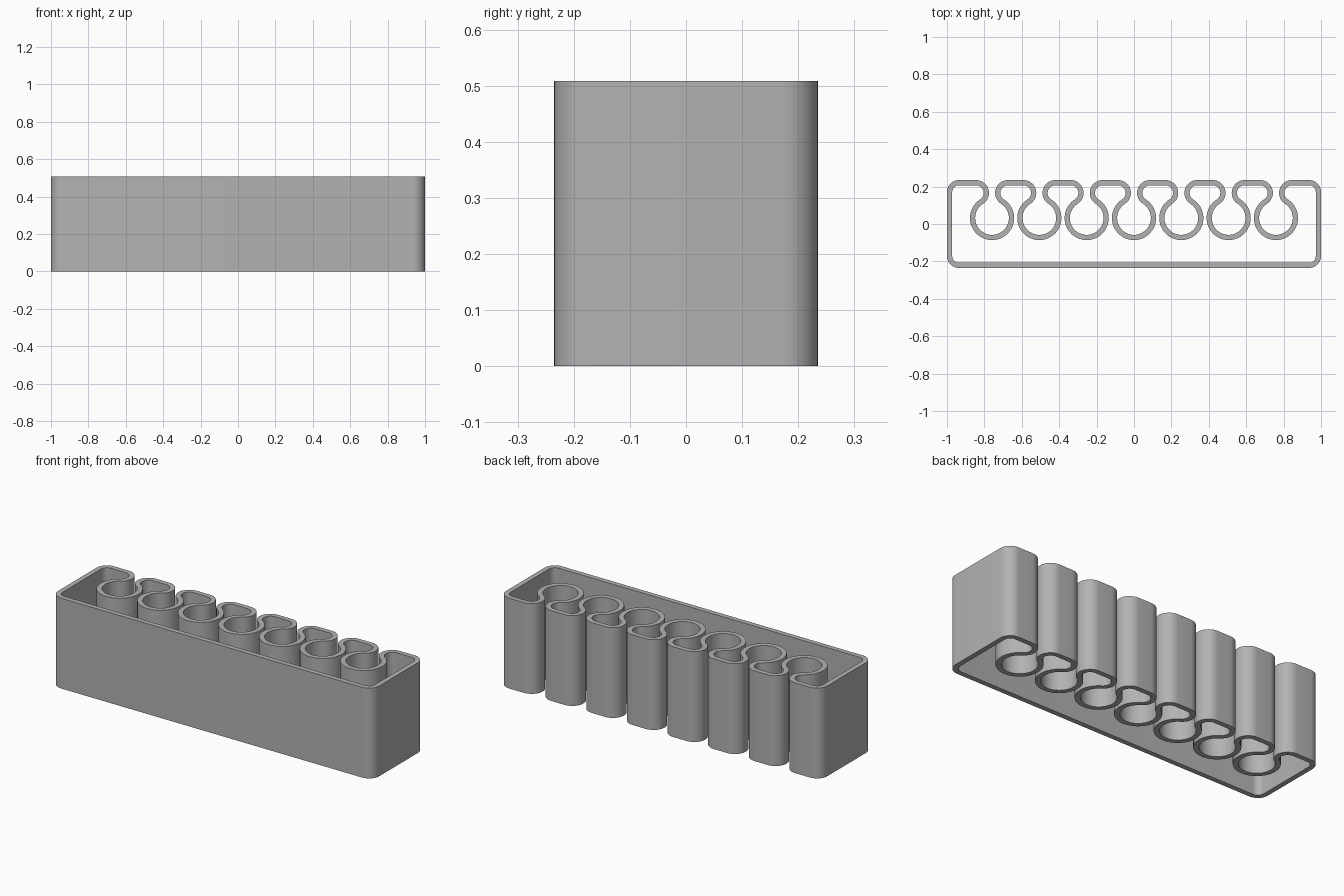
import bpy, bmesh
from math import atan2, cos, pi, radians, sin, sqrt

cube = bpy.data.objects.get("Cube")
if cube:
    bpy.data.objects.remove(cube, do_unlink=True)

HALF_X, HALF_Y, HEIGHT = 1.0, 0.235, 0.508
WALL = 0.028
CORNER = 0.05          # corner radius at the middle of the wall
SLOTS, PITCH = 7, 0.253
RING, RING_Y = 0.104, 0.032
LIP = 0.055            # rounded lip radius at the middle of the wall
HALF_GAP = 0.0165

loop = []              # wall centre points with outward normals


def arc(cx, cy, r, start, end, steps, side=1, inner_only=False):
    """Add an arc to the wall path; side -1 puts the outside at its centre."""
    skip = 1 if inner_only else 0
    for i in range(skip, steps + 1 - skip):
        a = start + (end - start) * i / steps
        loop.append((cx + r * cos(a), cy + r * sin(a), side * cos(a), side * sin(a)))


# Rectangular outline: front corners, then the back left corner
ex, ey = HALF_X - WALL / 2 - CORNER, HALF_Y - WALL / 2 - CORNER
arc(-ex, -ey, CORNER, pi, 1.5 * pi, 10)
arc(ex, -ey, CORNER, -pi / 2, 0, 10)
arc(ex, ey, CORNER, 0, pi / 2, 10)

# Keyhole slots along the back: lip, round channel, lip
lip_dx = HALF_GAP + WALL / 2 + LIP
lip_y = HALF_Y - WALL / 2 - LIP
touch = atan2(lip_y - RING_Y, lip_dx)
for i in range(SLOTS):
    x = ((SLOTS - 1) / 2 - i) * PITCH
    arc(x + lip_dx, lip_y, LIP, pi / 2, pi + touch, 18)
    arc(x, RING_Y, RING, touch, -pi - touch, 48, -1, True)
    arc(x - lip_dx, lip_y, LIP, -touch, pi / 2, 18)

# Back right corner closes the loop
arc(-ex, ey, CORNER, pi / 2, pi, 10)

# Sweep the wall section around the loop
bm = bmesh.new()
sections = []
for x, y, nx, ny in loop:
    sections.append([bm.verts.new((x + nx * o * WALL / 2, y + ny * o * WALL / 2, z))
                     for o, z in ((1, 0), (1, HEIGHT), (-1, HEIGHT), (-1, 0))])
for i, a in enumerate(sections):
    b = sections[(i + 1) % len(sections)]
    for j in range(4):
        k = (j + 1) % 4
        bm.faces.new((a[j], b[j], b[k], a[k]))
bmesh.ops.recalc_face_normals(bm, faces=bm.faces)
mesh = bpy.data.meshes.new("slotted_holder_wall")
bm.to_mesh(mesh)
bm.free()

# Plain grey
grey = bpy.data.materials.new("plain_grey")
grey.use_nodes = True
colour = (0.45, 0.45, 0.45, 1)
grey.diffuse_color = colour
grey.node_tree.nodes["Principled BSDF"].inputs["Base Color"].default_value = colour
mesh.materials.append(grey)

holder = bpy.data.objects.new("slotted_holder_wall", mesh)
bpy.context.collection.objects.link(holder)
bpy.context.view_layer.objects.active = holder
holder.select_set(True)
bpy.ops.object.shade_smooth_by_angle(angle=radians(30))
